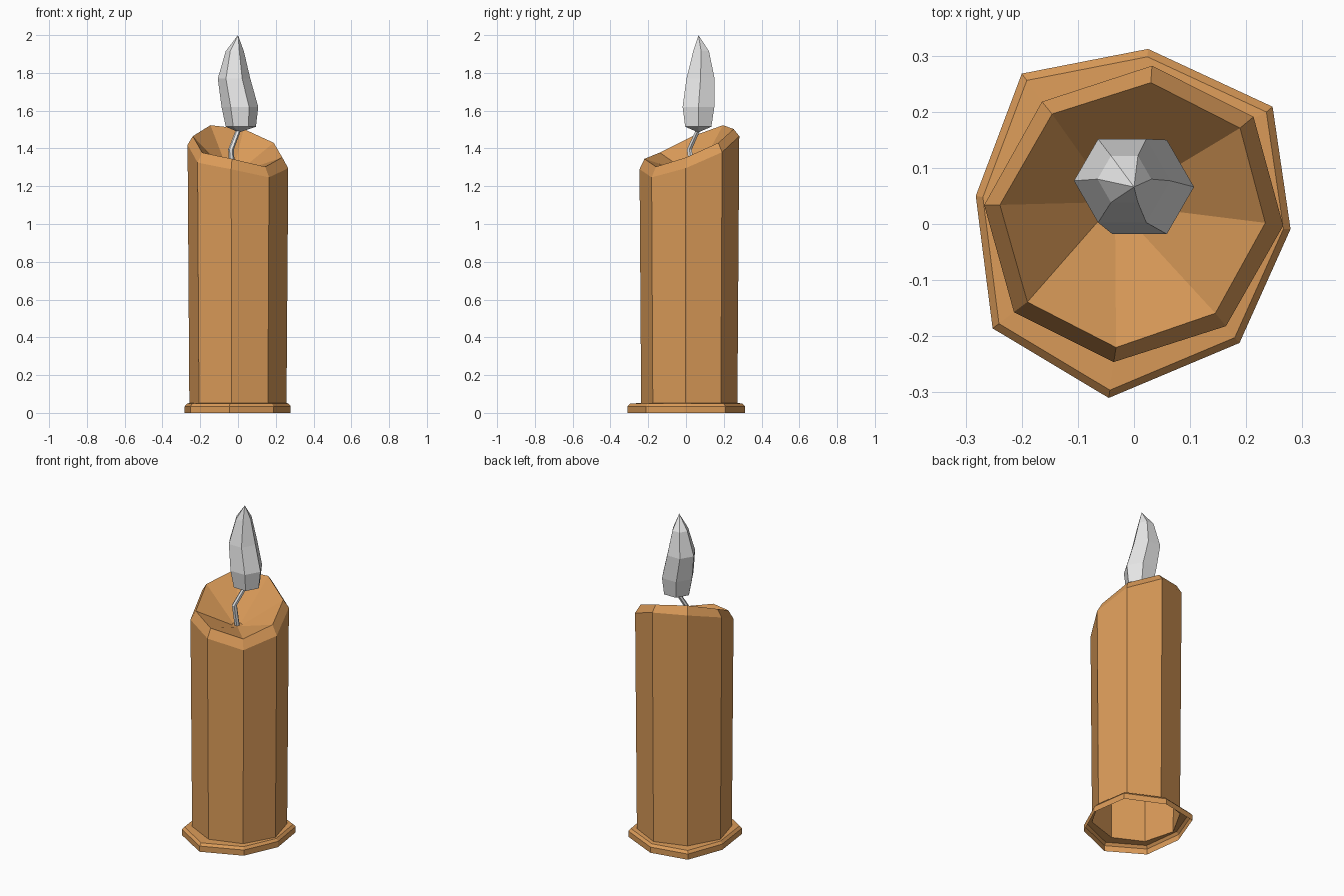
import bpy, bmesh, math

if "Cube" in bpy.data.objects:
    bpy.data.objects.remove(bpy.data.objects["Cube"])


def material(name, rgb):
    m = bpy.data.materials.new(name)
    m.diffuse_color = (*rgb, 1)
    m.use_nodes = True
    m.node_tree.nodes["Principled BSDF"].inputs["Base Color"].default_value = m.diffuse_color
    return m


wax = material("amber wax", (0.71, 0.33, 0.10))
grey = material("light grey", (0.8, 0.8, 0.8))


def loft(name, rings, mat, cap_bottom=False, cap_top=False):
    """Join counter-clockwise rings with quads; a one-point ring closes as a fan."""
    bm = bmesh.new()
    rows = [[bm.verts.new(p) for p in r] for r in rings]
    for a, b in zip(rows, rows[1:]):
        n = max(len(a), len(b))
        for i in range(n):
            j = (i + 1) % n
            if len(a) == 1:
                bm.faces.new((a[0], b[j], b[i]))
            elif len(b) == 1:
                bm.faces.new((a[i], a[j], b[0]))
            else:
                bm.faces.new((a[i], a[j], b[j], b[i]))
    if cap_bottom:
        bm.faces.new(rows[0][::-1])
    if cap_top:
        bm.faces.new(rows[-1])
    me = bpy.data.meshes.new(name)
    bm.to_mesh(me)
    bm.free()
    me.materials.append(mat)
    ob = bpy.data.objects.new(name, me)
    bpy.context.collection.objects.link(ob)
    return ob


def circle(x, y, z, r, n, start=0.0):
    return [(x + r * math.cos(start + 2 * math.pi * i / n),
             y + r * math.sin(start + 2 * math.pi * i / n), z) for i in range(n)]


# Candle body: one open shell from the foot up over the slanted rim into the hollow
foot = [(-.045, -.31), (.188, -.212), (.279, -.009), (.247, .209),
        (.025, .312), (-.2, .268), (-.282, .05), (-.252, -.186)]
wall = [(-.036, -.246, 1.29), (.164, -.182, 1.247), (.266, -.003, 1.295), (.213, .191, 1.38),
        (.032, .282, 1.465), (-.164, .218, 1.475), (-.267, .034, 1.42), (-.214, -.157, 1.325)]
rim = [(-.032, -.22, 1.345), (.145, -.159, 1.303), (.234, .002, 1.353), (.189, .171, 1.43),
       (.03, .252, 1.503), (-.146, .196, 1.523), (-.239, .034, 1.465), (-.19, -.139, 1.378)]
loft("candle_body", [
    [(x, y, 0) for x, y in foot],
    [(x, y, .035) for x, y in foot],
    [(x * .955, y * .955, .05) for x, y in foot],
    [(x * .965, y * .965, .052) for x, y, z in wall],
    wall,
    rim,
    circle(-.03, .035, 1.27, .03, 8, math.radians(-97)),
    [(-.03, .035, 1.268)],
], wax)

# Bent wick
loft("wick", [
    circle(-.03, .035, 1.262, .015, 6),
    circle(-.037, .018, 1.395, .015, 6),
    circle(.003, .065, 1.50, .014, 6),
], grey, True, True)

# Six-sided leaning flame
loft("flame", [
    [(.005, .065, 1.485)],
    circle(.015, .065, 1.515, .08, 6),
    circle(.01, .066, 1.62, .097, 6),
    circle(-.021, .077, 1.77, .086, 6),
    circle(-.017, .08, 1.915, .048, 6),
    [(0, .066, 2.0)],
], grey)
